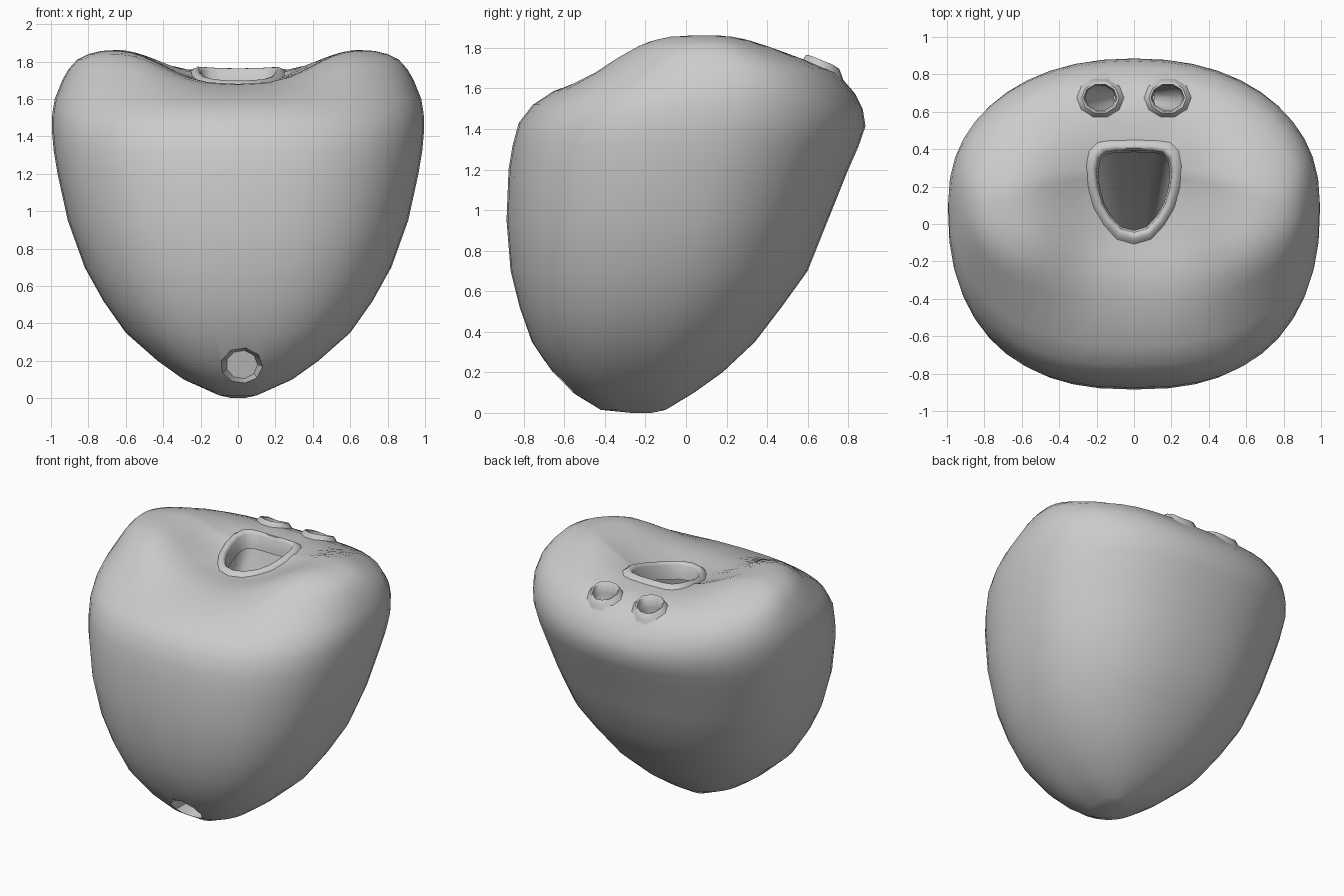
import bpy, bmesh, math
from mathutils import Vector
from mathutils.bvhtree import BVHTree

if "Cube" in bpy.data.objects:
    bpy.data.objects.remove(bpy.data.objects["Cube"], do_unlink=True)

grey = bpy.data.materials.new("plain grey")
grey.use_nodes = True
COLOUR = (0.6, 0.6, 0.6, 1)
grey.diffuse_color = COLOUR
grey.node_tree.nodes["Principled BSDF"].inputs["Base Color"].default_value = COLOUR


def loft(name, rings, cap_start=True, cap_end=True):
    """Skin a list of closed rings into one object."""
    bm = bmesh.new()
    loops = [[bm.verts.new(p) for p in ring] for ring in rings]
    for a, b in zip(loops, loops[1:]):
        for i in range(len(a)):
            j = (i + 1) % len(a)
            bm.faces.new((a[i], a[j], b[j], b[i]))
    if cap_start:
        bm.faces.new(loops[0][::-1])
    if cap_end:
        bm.faces.new(loops[-1])
    bmesh.ops.recalc_face_normals(bm, faces=bm.faces)
    mesh = bpy.data.meshes.new(name)
    bm.to_mesh(mesh)
    bm.free()
    obj = bpy.data.objects.new(name, mesh)
    bpy.context.collection.objects.link(obj)
    mesh.materials.append(grey)
    return obj


def smooth(obj, angle):
    bpy.ops.object.select_all(action="DESELECT")
    obj.select_set(True)
    bpy.context.view_layer.objects.active = obj
    bpy.ops.object.shade_smooth_by_angle(angle=math.radians(angle))


def smoothstep(low, high, value):
    t = min(max((value - low) / (high - low), 0), 1)
    return t * t * (3 - 2 * t)


def power(value, exponent):
    return math.copysign(abs(value) ** exponent, value)


# Body levels: height, half width, front y, back y
LEVELS = [
    (0.0, .03, -.27, -.17), (.015, .1, -.42, -.1), (.1, .29, -.56, .04),
    (.2, .43, -.66, .18), (.35, .6, -.76, .34), (.52, .72, -.82, .47),
    (.7, .82, -.865, .6), (.95, .91, -.885, .70), (1.2, .965, -.875, .80),
    (1.32, .985, -.855, .85), (1.43, .995, -.825, .885), (1.52, .993, -.755, .872),
    (1.6, .98, -.65, .835), (1.7, .94, -.5, .75), (1.76, .905, -.415, .62),
    (1.81, .86, -.33, .485), (1.84, .8, -.26, .39), (1.857, .73, -.19, .3),
]
SIDES = 44


def body_ring(z, width, front, back, scale=1):
    centre = (front + back) / 2 + .06 * smoothstep(0, 1.2, z)
    ring = []
    for i in range(SIDES):
        a = math.tau * i / SIDES
        c, s = math.cos(a), math.sin(a)
        e = .91 if s > 0 else .81
        reach = back - centre if s > 0 else centre - front
        x = scale * width * power(c, e)
        y = centre + scale * reach * power(s, e)
        # Valley between the two upper lobes, fading to the front and back
        valley = 1 - math.sin(math.pi * min(abs(x), .65) / 1.3) ** 3
        fade = smoothstep(-.75, -.1, y) * (1 - .85 * smoothstep(.05, .7, y))
        drop = .188 * valley * fade * smoothstep(1.15, 1.65, z)
        ring.append((x, y, z - drop))
    return ring


rings = [body_ring(*level) for level in LEVELS]
rings += [body_ring(1.862, *LEVELS[-1][1:], scale=s) for s in (.88, .75, .6, .45, .3, .15, .03)]
body = loft("body", rings)

bm = bmesh.new()
bm.from_mesh(body.data)
surface = BVHTree.FromBMesh(bm)
bm.free()


def height(x, y):
    return surface.ray_cast(Vector((x, y, 3)), Vector((0, 0, -1)))[0].z


def cut(cutter):
    mod = body.modifiers.new("cut", "BOOLEAN")
    mod.operation = "DIFFERENCE"
    mod.solver = "EXACT"
    mod.object = cutter
    cutter.hide_render = True
    bpy.context.view_layer.objects.active = body
    bpy.ops.object.modifier_apply(modifier=mod.name)
    bpy.data.objects.remove(cutter, do_unlink=True)


def opening(name, outline, centre, profile, depth, shift):
    """Cut a slanting cavity and lay a raised lip around its mouth."""
    cx, cy = centre

    def ring(scale, lift):
        points = [(cx + (x - cx) * scale, cy + (y - cy) * scale) for x, y in outline]
        return [(x, y, height(x, y) + lift) for x, y in points]

    def flat(scale, z, move):
        return [(cx + (x - cx) * scale + move[0], cy + (y - cy) * scale + move[1], z)
                for x, y in outline]

    top = height(cx, cy)
    cut(loft(name + "_cutter", [flat(1.03, top + .2, (0, 0)), flat(1.03, top - .06, (0, 0)),
                                flat(.6, top - depth, shift)]))
    lip = loft(name + "_lip", [ring(s, lift) for s, lift in profile], False, False)
    smooth(lip, 50)


# Large shield-shaped opening
half = [(.09, .388), (.15, .38), (.185, .345), (.197, .28), (.19, .2), (.165, .11),
        (.125, .04), (.07, -.02)]
shield = [(0, .39)] + half + [(0, -.04)] + [(-x, y) for x, y in reversed(half)]
opening("main_opening", shield, (0, .19),
        [(1.36, -.015), (1.25, .01), (1.16, .025), (1.08, .025), (1.02, .01), (.97, -.09)],
        .8, (0, -.42))

# Pair of small openings behind it, slanting towards the middle
for side, label in ((1, "left"), (-1, "right")):
    cx, cy = side * .18, .675
    oval = []
    for i in range(10):
        a = math.tau * i / 10
        oval.append((cx + side * .085 * math.cos(a), cy + .072 * math.sin(a)))
    opening(label + "_small_opening", oval, (cx, cy),
            [(1.6, -.015), (1.35, .018), (1.18, .035), (1.05, .03), (.95, -.04)],
            .3, (-side * .12, 0))

# Low front hole, a shallow funnel
funnel = []
for y, radius, z in ((-.85, .135, .15), (-.6, .11, .17), (-.44, .085, .18)):
    funnel.append([(.02 + radius * math.cos(math.tau * i / 9), y - .25 * radius * math.sin(
        math.tau * i / 9), z + .9 * radius * math.sin(math.tau * i / 9)) for i in range(9)])
cut(loft("front_hole_cutter", funnel))
smooth(body, 40)
